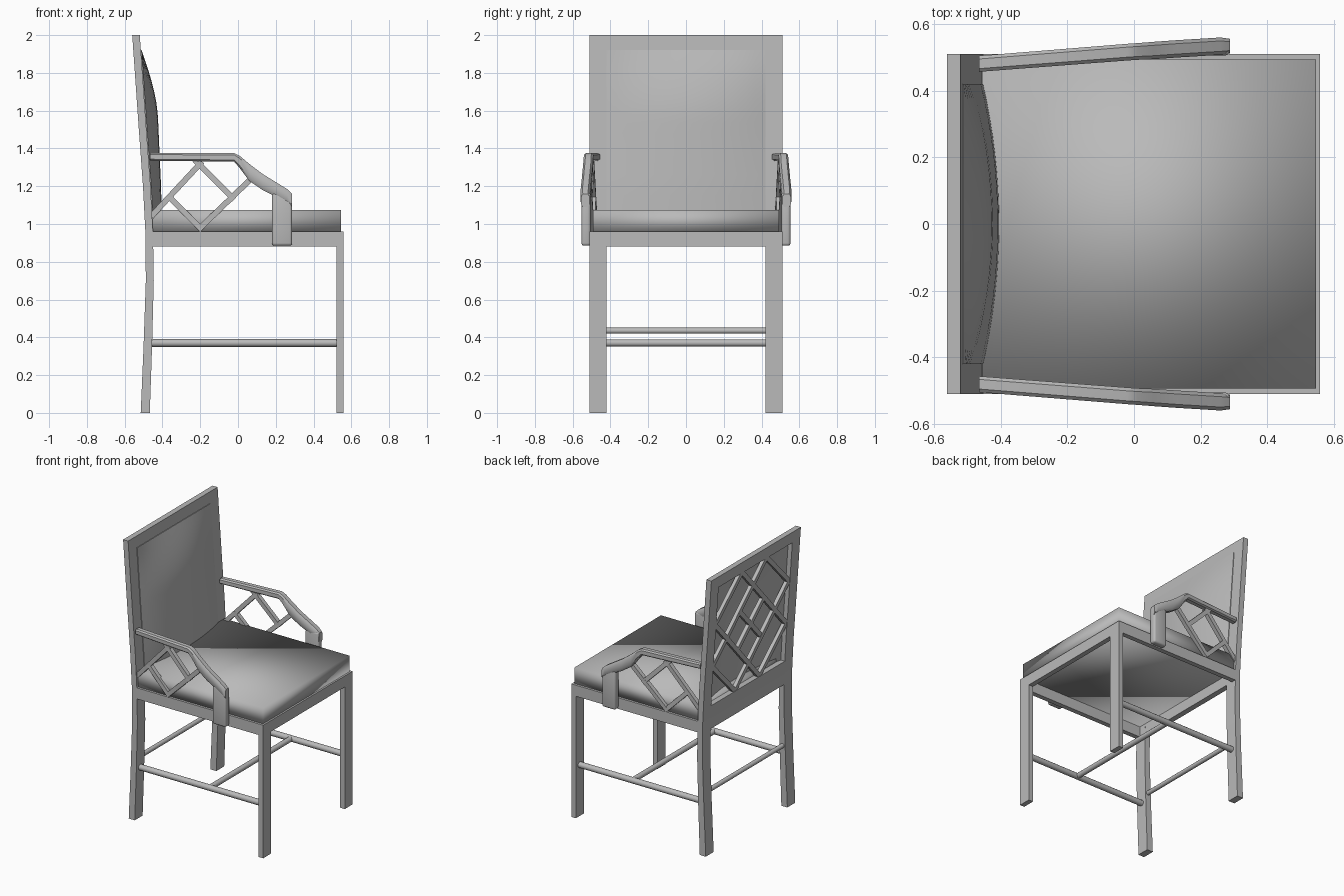
import bpy, bmesh, math
from mathutils import Vector

cube = bpy.data.objects.get("Cube")
if cube:
    bpy.data.objects.remove(cube)

TONE = (0.49, 0.49, 0.49, 1)
gray = bpy.data.materials.new("plain gray")
gray.use_nodes = True
gray.diffuse_color = TONE
gray.node_tree.nodes["Principled BSDF"].inputs["Base Color"].default_value = TONE


def finish(name, bm, smooth=None):
    bmesh.ops.recalc_face_normals(bm, faces=bm.faces)
    me = bpy.data.meshes.new(name)
    bm.to_mesh(me)
    bm.free()
    ob = bpy.data.objects.new(name, me)
    bpy.context.collection.objects.link(ob)
    me.materials.append(gray)
    if smooth:
        bpy.ops.object.select_all(action='DESELECT')
        ob.select_set(True)
        bpy.context.view_layer.objects.active = ob
        bpy.ops.object.shade_smooth_by_angle(angle=math.radians(smooth))
    return ob


def add_box(bm, lo, hi):
    verts = bmesh.ops.create_cube(bm, size=1)["verts"]
    for v in verts:
        v.co = Vector([l + (c + 0.5) * (h - l) for c, l, h in zip(v.co, lo, hi)])
    return verts


def box(name, lo, hi, bevel=0, smooth=None):
    bm = bmesh.new()
    add_box(bm, lo, hi)
    if bevel:
        bmesh.ops.bevel(bm, geom=bm.edges[:], offset=bevel, segments=3, affect='EDGES', profile=0.5)
    return finish(name, bm, smooth)


def sweep(bm, rings):
    """Skin a list of rings into a capped solid."""
    loops = [[bm.verts.new(p) for p in r] for r in rings]
    n = len(loops[0])
    for a, b in zip(loops, loops[1:]):
        for i in range(n):
            bm.faces.new((a[i], a[(i + 1) % n], b[(i + 1) % n], b[i]))
    bm.faces.new(loops[0])
    bm.faces.new(loops[-1])


def bar(bm, a, b, wide, deep, normal):
    """Straight bar from a to b; depth runs along normal."""
    a, b, n = Vector(a), Vector(b), Vector(normal).normalized()
    s = (b - a).cross(n).normalized() * wide / 2
    d = n * deep / 2
    sweep(bm, [[p + s + d, p - s + d, p - s - d, p + s - d] for p in (a, b)])


def rod(name, a, b, r):
    a, b = Vector(a), Vector(b)
    bm = bmesh.new()
    q = (b - a).to_track_quat('Z', 'Y')
    sweep(bm, [[p + q @ Vector((r * math.cos(t * math.tau / 12), r * math.sin(t * math.tau / 12), 0))
                for t in range(12)] for p in (a, b)])
    return finish(name, bm, 40)


# Curve of the back posts: height, rear x, front x
POST = [(0, -.515, -.467), (.35, -.5, -.455), (.7, -.488, -.446), (.95, -.49, -.45),
        (1.2, -.503, -.463), (1.5, -.525, -.485), (2, -.56, -.52)]


def post_x(z):
    for (z0, r0, f0), (z1, r1, f1) in zip(POST, POST[1:]):
        if z <= z1:
            t = (z - z0) / (z1 - z0)
            return r0 + t * (r1 - r0), f0 + t * (f1 - f0)
    return POST[-1][1:]


def back_part(name, y0, y1, heights):
    bm = bmesh.new()
    rings = []
    for z in heights:
        r, f = post_x(z)
        rings.append([(r, y0, z), (f, y0, z), (f, y1, z), (r, y1, z)])
    sweep(bm, rings)
    return finish(name, bm, 30)


# Legs, posts and back rails
for side, s in (("left", 1), ("right", -1)):
    back_part(side + "_back_post", s * .42, s * .51, [p[0] for p in POST])
    y0, y1 = sorted((s * .42, s * .51))
    box(side + "_front_leg", (.522, y0, 0), (.558, y1, .9))
back_part("top_rail", -.42, .42, (1.92, 2))
back_part("lower_back_rail", -.42, .42, (.88, .96, 1.05))

# Seat frame, open underneath
bm = bmesh.new()
for s in (-1, 1):
    y0, y1 = sorted((s * .475, s * .51))
    add_box(bm, (-.46, y0, .88), (.558, y1, .96))
add_box(bm, (.522, -.475, .88), (.558, .475, .96))
finish("seat_frame", bm)

# Soft seat cushion, smooth all over, its top and bottom split corner to corner
bm = bmesh.new()
verts = add_box(bm, (-.455, -.493, .957), (.545, .493, 1.075))
for up in (True, False):
    ends = [v for v in verts if (v.co.z > 1) == up and v.co.x * v.co.y < 0]
    bmesh.ops.connect_verts(bm, verts=ends)
finish("seat_cushion", bm, 180)

# Stretchers
for side, s in (("left", 1), ("right", -1)):
    rod(side + "_stretcher", (-.465, s * .465, .37), (.53, s * .465, .37), .021)
rod("cross_stretcher", (.1, -.465, .37), (.1, .465, .37), .019)
rod("back_stretcher", (-.475, -.44, .435), (-.475, .44, .435), .016)

# Thin bulging back cushion, hollow on its rear
bm = bmesh.new()
N, TOP, LOW = 16, 1.92, 1.04
rows = []
for i in range(N + 1):
    z = LOW + (TOP - LOW) * i / N
    f = post_x(z)[1] + .004
    w = 1 - i / N
    puff = .062 * math.sin(math.pi / 2 * min(1, w / .4)) * (1 - .4 * max(0, w - .4))
    row = [(f + puff * (1 - (2 * j / N - 1) ** 2), .42 * (2 * j / N - 1), z) for j in range(N + 1)]
    rows.append(row + [(x - .012, y, z) for x, y, z in reversed(row)])
sweep(bm, rows)
finish("back_cushion", bm, 50)

# Fretwork on the rear of the back: diagonal segments across (y, z)
SEGS = [(-.42, 1.33, -.14, 1.05), (.42, 1.64, .14, 1.92), (-.42, 1.64, .14, 1.05),
        (.42, 1.33, -.14, 1.92), (-.42, 1.33, .14, 1.92), (.42, 1.64, -.14, 1.05),
        (-.42, 1.64, -.14, 1.92), (.42, 1.33, .14, 1.05),
        (-.14, 1.34, .14, 1.63), (-.14, 1.63, .14, 1.34)]
bm = bmesh.new()
for y0, z0, y1, z1 in SEGS:
    x0, x1 = post_x(z0)[0] + .016, post_x(z1)[0] + .016
    bar(bm, (x0, y0, z0), (x1, y1, z1), .032, .026, (1, 0, .07))
finish("back_fretwork", bm)

# Arms: rail sections as x, top z, thickness, centre y, half width
ARM = [(-.465, 1.375, .04, .48, .024), (-.02, 1.375, .045, .515, .025), (.01, 1.36, .065, .517, .025),
       (.06, 1.318, .09, .52, .026), (.13, 1.265, .085, .525, .026),
       (.26, 1.185, .07, .533, .026), (.287, 1.16, .07, .533, .022)]
FRET = [(-.46, 1.04, -.19, 1.33), (-.37, 1.15, -.19, .97), (-.23, 1.34, -.02, 1.13), (-.21, .97, .075, 1.245)]
for side, s in (("left", 1), ("right", -1)):
    bm = bmesh.new()
    rings = []
    for x, z, t, y, w in ARM:
        rings.append([(x, s * (y + k * w), z - t * h) for k, h in
                      ((-1, .2), (-.6, 0), (.6, 0), (1, .2), (1, .8), (.6, 1), (-.6, 1), (-1, .8))])
    sweep(bm, rings)
    finish(side + "_arm_rail", bm, 40)
    y0, y1 = sorted((s * .505, s * .553))
    box(side + "_arm_front", (.18, y0, .885), (.287, y1, 1.165), .014, 40)
    bm = bmesh.new()
    for x0, z0, x1, z1 in FRET:
        ya, yb = (s * (.485 + (x + .46) * .06) for x in (x0, x1))
        bar(bm, (x0, ya, z0), (x1, yb, z1), .03, .03, (0, 1, 0))
    finish(side + "_arm_fretwork", bm)
